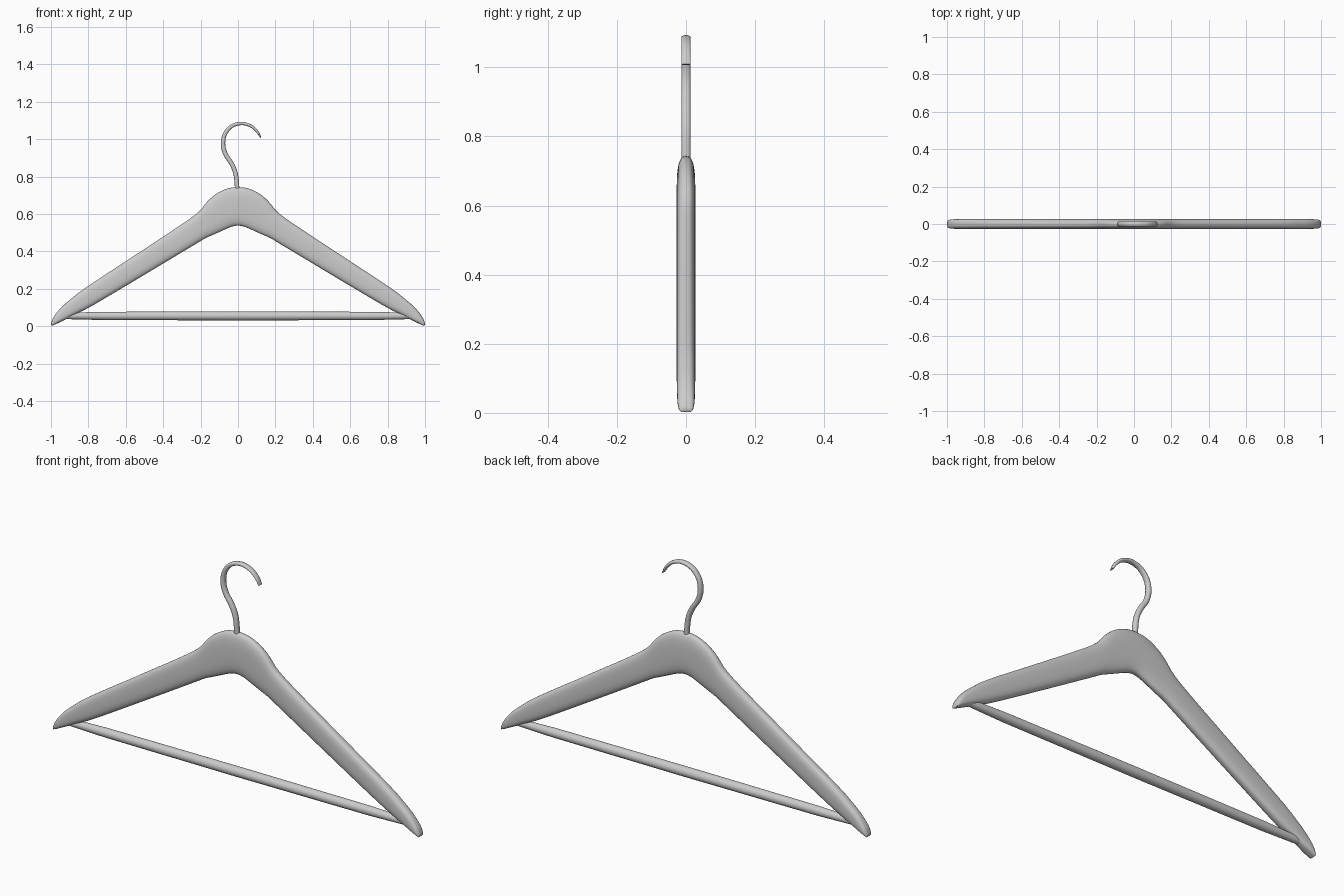
import bpy, bmesh, math
from mathutils import Vector

if "Cube" in bpy.data.objects:
    bpy.data.objects.remove(bpy.data.objects["Cube"])


def spline(pts, steps):
    """Catmull-Rom resampling of tuples of any size."""
    v = [Vector(p) for p in pts]
    v = [v[0] * 2 - v[1]] + v + [v[-1] * 2 - v[-2]]
    out = []
    for i in range(1, len(v) - 2):
        a, b, c, d = v[i - 1:i + 3]
        for k in range(steps):
            t = k / steps
            out.append(0.5 * (2 * b + (c - a) * t + (2 * a - 5 * b + 4 * c - d) * t * t
                              + (3 * b - a - 3 * c + d) * t ** 3))
    return out + [v[-2]]


def loft(name, stations, power=2.0, sides=24):
    """Skin sections given as (edge A, edge B, half thickness in y)."""
    bm = bmesh.new()
    rings = []
    for a, b, half in stations:
        mid, arm = (a + b) / 2, (a - b) / 2
        ring = []
        for k in range(sides):
            ang = 2 * math.pi * k / sides
            c, s = math.cos(ang), math.sin(ang)
            u = math.copysign(abs(c) ** (2 / power), c)
            w = math.copysign(abs(s) ** (2 / power), s)
            ring.append(bm.verts.new((mid.x + arm.x * u, half * w, mid.y + arm.y * u)))
        rings.append(ring)
    for r, q in zip(rings, rings[1:]):
        for k in range(sides):
            j = (k + 1) % sides
            bm.faces.new((r[k], r[j], q[j], q[k]))
    bm.faces.new(rings[0])
    bm.faces.new(rings[-1])
    bmesh.ops.recalc_face_normals(bm, faces=bm.faces)
    me = bpy.data.meshes.new(name)
    bm.to_mesh(me)
    bm.free()
    ob = bpy.data.objects.new(name, me)
    bpy.context.collection.objects.link(ob)
    bpy.ops.object.select_all(action='DESELECT')
    bpy.context.view_layer.objects.active = ob
    ob.select_set(True)
    bpy.ops.object.shade_smooth_by_angle(angle=math.radians(45))
    return ob


# Wooden shoulders: top x, top z, bottom x, bottom z, half thickness
half_body = [
    (0.00, 0.743, 0.00, 0.538, 0.027),
    (0.06, 0.735, 0.04, 0.530, 0.027),
    (0.12, 0.705, 0.09, 0.508, 0.027),
    (0.165, 0.665, 0.135, 0.488, 0.027),
    (0.21, 0.612, 0.175, 0.470, 0.027),
    (0.30, 0.545, 0.25, 0.425, 0.027),
    (0.55, 0.380, 0.49, 0.281, 0.027),
    (0.81, 0.209, 0.77, 0.115, 0.027),
    (0.90, 0.140, 0.86, 0.068, 0.027),
    (0.95, 0.095, 0.91, 0.042, 0.026),
    (0.985, 0.050, 0.955, 0.020, 0.025),
    (0.998, 0.020, 0.985, 0.006, 0.021),
    (0.999, 0.008, 0.995, 0.002, 0.016),
]
mirrored = [(-a, b, -c, d, h) for a, b, c, d, h in half_body[:0:-1]]
loft("shoulders", [(Vector(p[:2]), Vector(p[2:4]), p[4])
                   for p in spline(mirrored + half_body, 4)], power=2.8, sides=32)

# Trouser bar, slightly thicker in the middle
bar = [(-0.92, 0.017), (-0.72, 0.022), (0, 0.024), (0.72, 0.022), (0.92, 0.017)]
loft("trouser_bar", [(Vector((x, 0.055 + r)), Vector((x, 0.055 - r)), r) for x, r in bar])

# Hook: x, z, half width in the hook plane
path = spline([
    (-0.004, 0.70, 0.012), (-0.006, 0.76, 0.012), (-0.014, 0.82, 0.012),
    (-0.036, 0.872, 0.012), (-0.066, 0.918, 0.012), (-0.080, 0.97, 0.012),
    (-0.071, 1.025, 0.011), (-0.036, 1.068, 0.010), (0.018, 1.084, 0.009),
    (0.070, 1.070, 0.008), (0.104, 1.039, 0.007), (0.122, 1.008, 0.003)], 6)
sections = []
for i, p in enumerate(path):
    t = (path[min(i + 1, len(path) - 1)] - path[max(i - 1, 0)]).xy.normalized()
    n = Vector((-t.y, t.x)) * p.z
    sections.append((p.xy + n, p.xy - n, 0.0135))
loft("hook", sections, power=2.4, sides=16)
